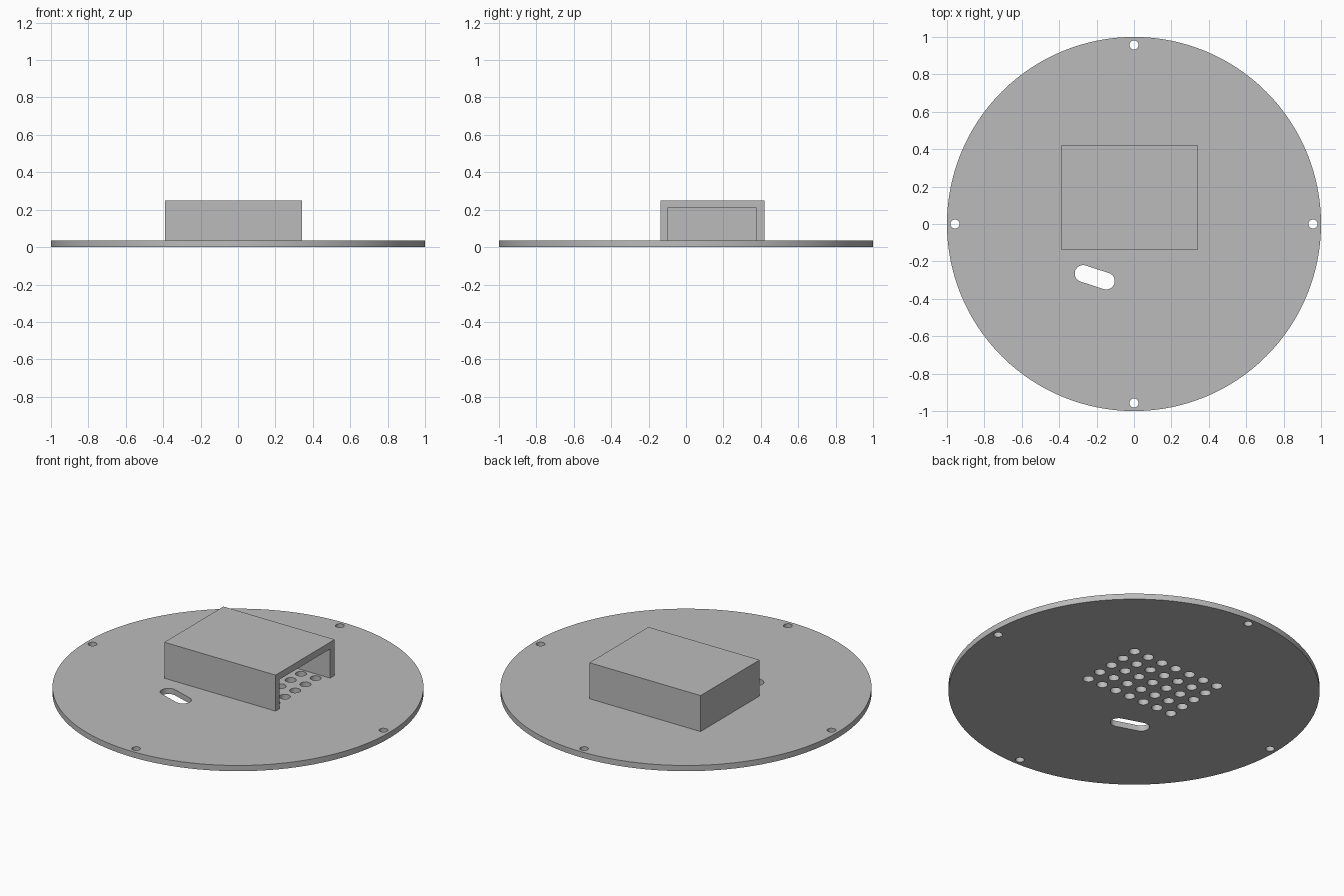
import bpy
import bmesh
from math import cos, sin, pi, radians

if "Cube" in bpy.data.objects:
    bpy.data.objects.remove(bpy.data.objects["Cube"], do_unlink=True)

PLATE_TOP = 0.034

grey = bpy.data.materials.new("plain grey")
grey.use_nodes = True
colour = (0.5, 0.5, 0.5, 1)
grey.diffuse_color = colour
grey.node_tree.nodes["Principled BSDF"].inputs["Base Color"].default_value = colour


def arc(cx, cy, r, start, end, n):
    """Points along an arc, both ends included."""
    return [(cx + r * cos(start + (end - start) * i / n),
             cy + r * sin(start + (end - start) * i / n)) for i in range(n + 1)]


def circle(cx, cy, r, n):
    return arc(cx, cy, r, 0, 2 * pi, n)[:-1]


def slot(cx, cy, half, r, angle):
    """Outline of a rounded slot turned by an angle."""
    dx, dy = half * cos(angle), half * sin(angle)
    return (arc(cx + dx, cy + dy, r, angle - pi / 2, angle + pi / 2, 16)
            + arc(cx - dx, cy - dy, r, angle + pi / 2, angle + 3 * pi / 2, 16))


def select_only(obj):
    bpy.ops.object.select_all(action='DESELECT')
    obj.select_set(True)
    bpy.context.view_layer.objects.active = obj


# Outlines of the round plate: rim, four screw holes, slot, vent grid
outlines = [circle(0, 0, 1, 128)]
for k in range(4):
    outlines.append(circle(0.957 * cos(k * pi / 2), 0.957 * sin(k * pi / 2), 0.024, 24))
outlines.append(slot(-0.21, -0.285, 0.065, 0.045, radians(-18)))
for i in range(7):
    for j in range(5):
        outlines.append(circle(-0.302 + 0.0965 * i, -0.052 + 0.0965 * j, 0.03, 24))

# Filled, extruded plate
curve = bpy.data.curves.new("base_plate", 'CURVE')
curve.dimensions = '2D'
curve.fill_mode = 'BOTH'
curve.extrude = PLATE_TOP / 2
for points in outlines:
    spline = curve.splines.new('POLY')
    spline.points.add(len(points) - 1)
    for p, (x, y) in zip(spline.points, points):
        p.co = (x, y, 0, 1)
    spline.use_cyclic_u = True
plate = bpy.data.objects.new("base_plate", curve)
bpy.context.collection.objects.link(plate)
select_only(plate)
bpy.ops.object.convert(target='MESH')
plate = bpy.context.view_layer.objects.active
bm = bmesh.new()
bm.from_mesh(plate.data)
bmesh.ops.remove_doubles(bm, verts=bm.verts, dist=1e-5)
bmesh.ops.translate(bm, verts=bm.verts, vec=(0, 0, PLATE_TOP / 2))
bmesh.ops.recalc_face_normals(bm, faces=bm.faces)
bm.to_mesh(plate.data)
bm.free()
plate.data.materials.clear()
plate.data.materials.append(grey)
select_only(plate)
bpy.ops.object.shade_smooth_by_angle(angle=radians(30))

# Vent hood: hollow box, open below and on its +x side
bm = bmesh.new()


def arch(x, y0, y1, top):
    return [bm.verts.new((x, y, z)) for y, z in
            ((y0, PLATE_TOP), (y0, top), (y1, top), (y1, PLATE_TOP))]


outer_back = arch(-0.39, -0.135, 0.42, 0.248)
outer_front = arch(0.342, -0.135, 0.42, 0.248)
inner_back = arch(-0.35, -0.098, 0.378, 0.208)
inner_front = arch(0.342, -0.098, 0.378, 0.208)
for a, b in ((outer_back, outer_front), (inner_back, inner_front), (outer_front, inner_front)):
    for k in range(3):
        bm.faces.new((a[k], a[k + 1], b[k + 1], b[k]))
bm.faces.new(outer_back)
bm.faces.new(inner_back)
loop = (outer_back, outer_front, inner_front, inner_back)
bm.faces.new([s[0] for s in loop] + [s[3] for s in reversed(loop)])
bmesh.ops.recalc_face_normals(bm, faces=bm.faces)
mesh = bpy.data.meshes.new("vent_hood")
bm.to_mesh(mesh)
bm.free()
mesh.materials.append(grey)
hood = bpy.data.objects.new("vent_hood", mesh)
bpy.context.collection.objects.link(hood)
